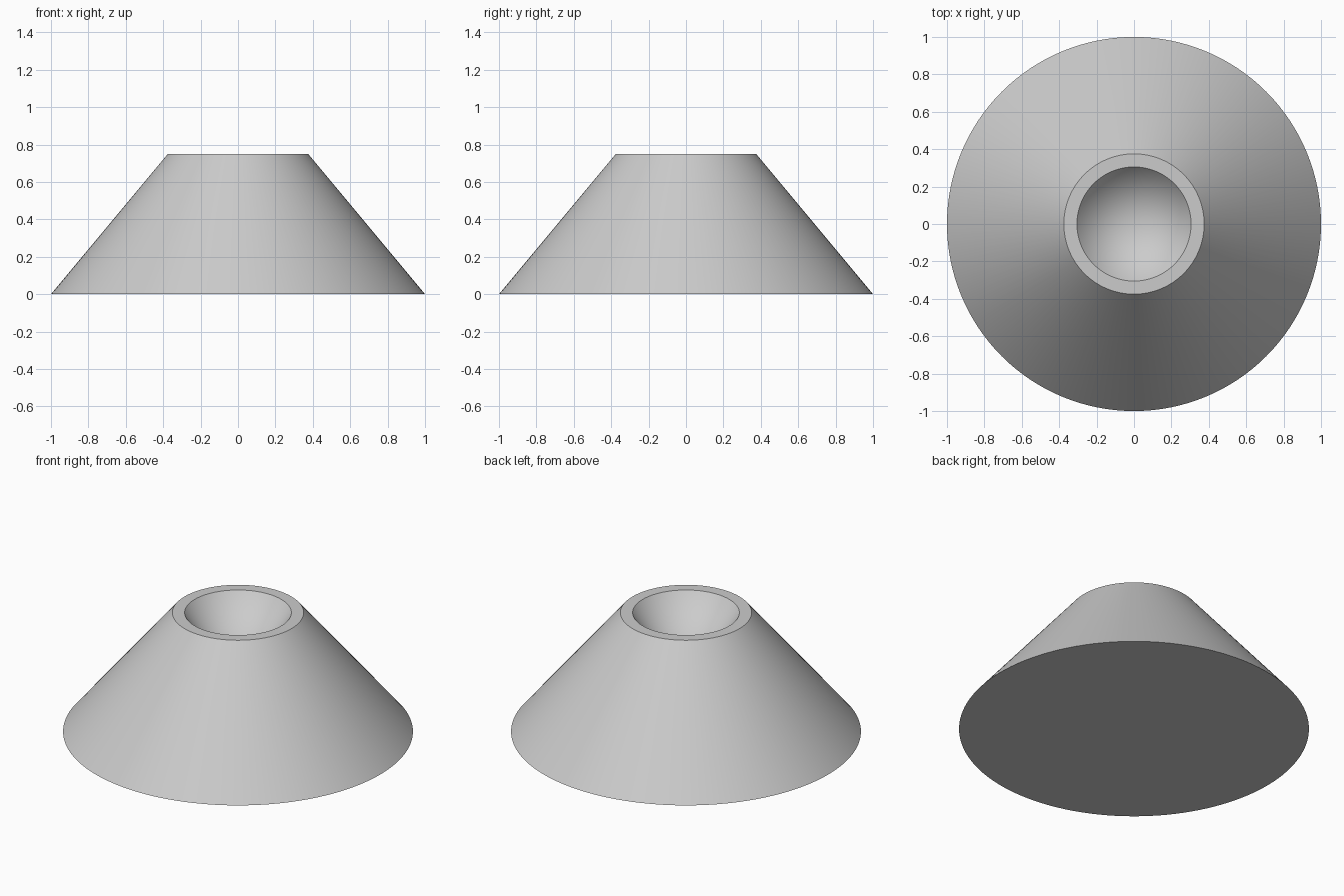
import bpy
import bmesh
import math

if "Cube" in bpy.data.objects:
    bpy.data.objects.remove(bpy.data.objects["Cube"], do_unlink=True)

# Single plain grey
grey = bpy.data.materials.new("light grey")
grey.use_nodes = True
colour = (0.6, 0.6, 0.6, 1)
grey.diffuse_color = colour
grey.node_tree.nodes["Principled BSDF"].inputs["Base Color"].default_value = colour

SIDES = 128
# Profile from base edge to rim, as (radius, height)
PROFILE = [(1.0, 0.0), (0.375, 0.75), (0.305, 0.75)]
PIT_BOTTOM = 0.375

bm = bmesh.new()
rings = []
for radius, height in PROFILE:
    angles = [math.tau * i / SIDES for i in range(SIDES)]
    rings.append([bm.verts.new((radius * math.cos(a), radius * math.sin(a), height))
                  for a in angles])

# Sloped side and flat rim
for low, high in zip(rings, rings[1:]):
    for i in range(SIDES):
        j = (i + 1) % SIDES
        bm.faces.new((low[i], low[j], high[j], high[i]))

# Conical pit and flat base
tip = bm.verts.new((0, 0, PIT_BOTTOM))
for i in range(SIDES):
    bm.faces.new((rings[-1][i], rings[-1][(i + 1) % SIDES], tip))
bm.faces.new(rings[0][::-1])

mesh = bpy.data.meshes.new("hollow_topped_cone")
bm.to_mesh(mesh)
bm.free()
mesh.materials.append(grey)
cone = bpy.data.objects.new("hollow_topped_cone", mesh)
bpy.context.collection.objects.link(cone)

# Smooth walls with crisp rim and base edges
bpy.ops.object.select_all(action="DESELECT")
cone.select_set(True)
bpy.context.view_layer.objects.active = cone
bpy.ops.object.shade_smooth_by_angle(angle=math.radians(30))
